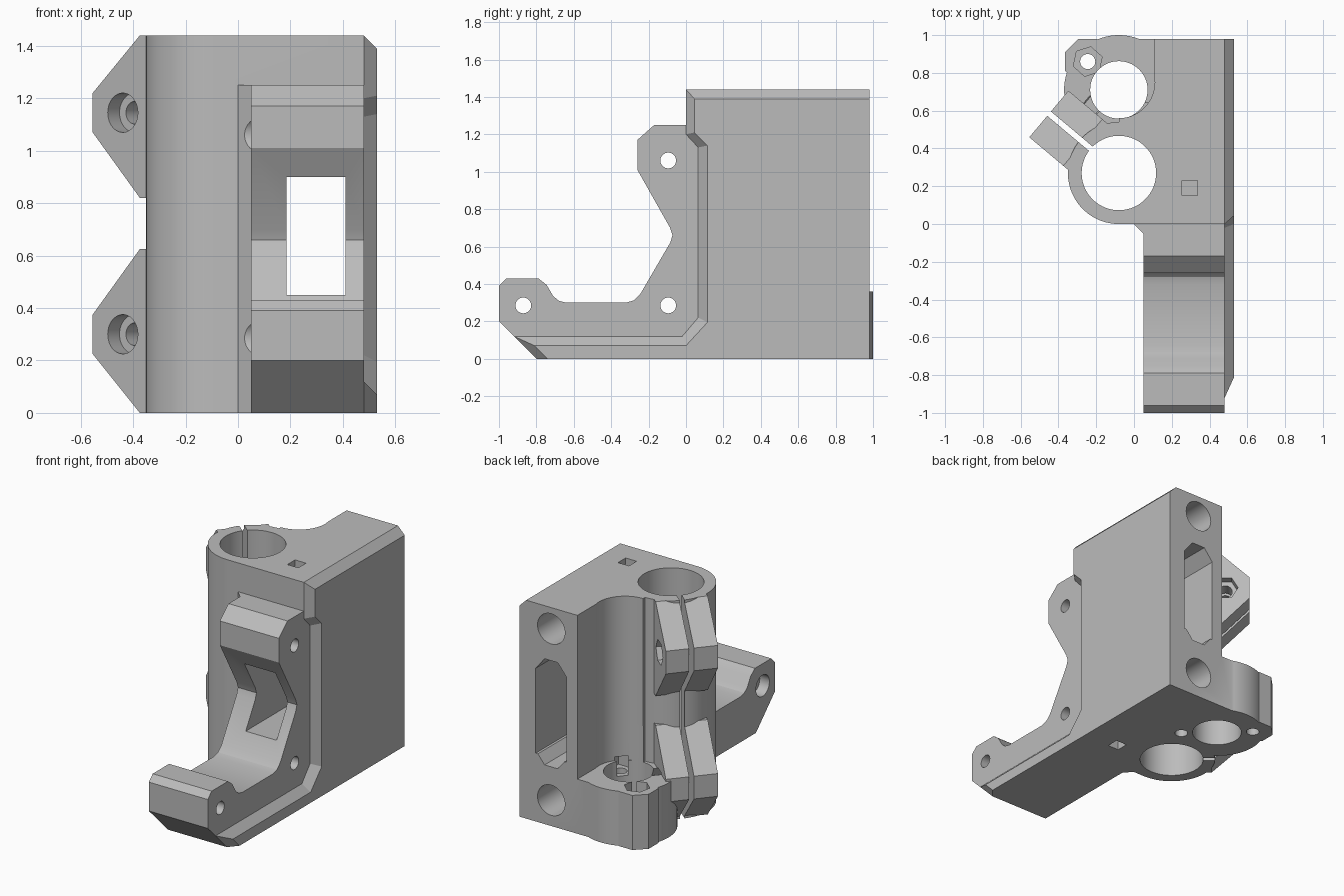
import bpy, bmesh, math
from mathutils import Vector

cube = bpy.data.objects.get("Cube")
if cube:
    bpy.data.objects.remove(cube, do_unlink=True)

X, Y, Z = Vector((1, 0, 0)), Vector((0, 1, 0)), Vector((0, 0, 1))
H = 1.44                                  # total height
BORE = Vector((-0.08, 0.27, 0))           # main clamp bore
ROD = Vector((-0.08, 0.71, 0))            # second bore
U = Vector((-0.766, 0.643, 0))            # direction the clamp ears point
V = Vector((-0.643, -0.766, 0))           # across the clamp slit

grey = bpy.data.materials.new("plastic_grey")
grey.use_nodes = True
colour = (0.5, 0.5, 0.5, 1)
grey.diffuse_color = colour
grey.node_tree.nodes["Principled BSDF"].inputs["Base Color"].default_value = colour


def loft(name, sections):
    """Closed solid through outlines that share a point count."""
    bm = bmesh.new()
    rings = [[bm.verts.new(p) for p in s] for s in sections]
    n = len(rings[0])
    bm.faces.new(rings[0])
    bm.faces.new(rings[-1])
    for a, b in zip(rings, rings[1:]):
        for i in range(n):
            j = (i + 1) % n
            bm.faces.new((a[i], a[j], b[j], b[i]))
    bmesh.ops.recalc_face_normals(bm, faces=bm.faces)
    mesh = bpy.data.meshes.new(name)
    bm.to_mesh(mesh)
    bm.free()
    mesh.materials.append(grey)
    ob = bpy.data.objects.new(name, mesh)
    bpy.context.collection.objects.link(ob)
    return ob


def prism(name, pts, a, b, n, lo, hi, origin=Vector()):
    base = [origin + a * p + b * q for p, q in pts]
    return loft(name, [[p + n * t for p in base] for t in (lo, hi)])


def circle(r, sides=64, cx=0, cy=0, turn=0):
    angles = [math.tau * (i + turn) / sides for i in range(sides)]
    return [(cx + r * math.cos(t), cy + r * math.sin(t)) for t in angles]


def rect(x0, x1, y0, y1):
    return [(x0, y0), (x1, y0), (x1, y1), (x0, y1)]


# Main block and the two round bodies
body = prism("clamp_bracket", rect(-0.08, 0.48, 0, 0.98), X, Y, Z, 0, H)
adds, cuts = [], []
adds.append(prism("clamp_barrel", circle(0.27, 96), X, Y, Z, 0, H, BORE))

# Motor arm in side profile
arm = [(-1, 0.2), (-1, 0.39), (-0.96, 0.43), (-0.79, 0.43), (-0.745, 0.395),
       (-0.71, 0.335), (-0.68, 0.31), (-0.64, 0.3), (-0.32, 0.3), (-0.28, 0.312),
       (-0.245, 0.345), (-0.085, 0.62), (-0.072, 0.66), (-0.085, 0.7), (-0.26, 1.01),
       (-0.26, 1.17), (-0.17, 1.25), (0.06, 1.25), (0.06, 0), (-0.8, 0)]
adds.append(prism("motor_arm", arm, Y, Z, X, 0.05, 0.48))
adds.append(prism("arm_gusset", [(0, 0), (0.05, -0.05), (0.1, -0.05), (0.1, 0.05), (0, 0.05)],
                  X, Y, Z, 0, 1.25))

# Raised side plate with sloped border
inner = [(0.98, 0), (0.98, H), (0, H), (0, 1.2), (0.065, 1.13), (0.065, 0.22),
         (-0.02, 0.12), (-0.92, 0.12), (-0.8, 0)]
outer = [(0.98, 0), (0.98, 1.39), (0.045, 1.39), (0.045, 1.21), (0.115, 1.14), (0.115, 0.195),
         (0, 0.07), (-0.81, 0.07), (-0.74, 0)]
adds.append(loft("side_plate", [[Vector((x, y, z)) for y, z in pts]
                                for x, pts in ((0.4, inner), (0.48, inner), (0.53, outer))]))

# Upper recess behind the barrel, cut before the foot is added
recess_cuts = [prism("recess_round", circle(0.19), X, Y, Z, 0.36, 2, Vector((-0.08, 0.75, 0))),
               prism("recess_open", rect(-0.3, 0.106, 0.76, 1.2), X, Y, Z, 0.36, 2)]

# Foot around the second bore, with a nut boss
foot = [prism("foot_ring", circle(0.29, 96), X, Y, Z, 0, 0.36, ROD),
        prism("nut_boss", circle(0.13, 8, turn=0.5), X, Y, Z, 0, 0.36, Vector((-0.245, 0.86, 0)))]

# Clamp ears with screw holes
for base, mid in ((0, 0.3), (0.82, 1.145)):
    top = min(base + 0.625, H)
    ear = [(0.2, base), (0.25, base), (0.485, mid - 0.075), (0.485, mid + 0.075),
           (0.25, top), (0.2, top)]
    adds.append(prism("clamp_ear", ear, U, Z, V, -0.162, 0.16, BORE))
    at = BORE + U * 0.335 + Z * mid
    cuts.append(prism("screw_hole", circle(0.043, 32), U, Z, V, -0.3, 0.3, at))
    cuts.append(prism("screw_head_seat", circle(0.075, 40), U, Z, V, 0.09, 0.3, at))
    cuts.append(prism("screw_nut_trap", circle(0.08, 6), U, Z, V, -0.3, -0.11, at))

# Bores and slit
cuts.append(prism("main_bore", circle(0.197, 96), X, Y, Z, -0.1, 2, BORE))
cuts.append(prism("second_bore", circle(0.152), X, Y, Z, -0.1, 0.6, ROD))
cuts.append(prism("clamp_slit", rect(0.1, 0.7, -0.018, 0.012), U, V, Z, -0.1, 2, BORE))

# Foot screws and nut traps
for x, y in ((-0.245, 0.86), (0.085, 0.56)):
    cuts.append(prism("foot_screw", circle(0.04, 32, x, y), X, Y, Z, -0.1, 0.38))
cuts.append(prism("foot_nut_trap", circle(0.08, 6, -0.245, 0.86, 0.3), X, Y, Z, 0.27, 0.6))
cuts.append(prism("inner_nut_trap", rect(0.01, 0.15, 0.49, 0.64), X, Y, Z, 0.26, 0.385))

# Arm holes, wider on the inner side
for y, z in ((-0.095, 1.06), (-0.095, 0.285), (-0.87, 0.285)):
    cuts.append(prism("arm_hole", circle(0.042, 32, y, z), Y, Z, X, 0.02, 0.7))
    cuts.append(prism("arm_hole_seat", circle(0.07, 40, y, z), Y, Z, X, -0.05, 0.12))

# Belt window through the block, wider octagonal slot at the back
cuts.append(prism("belt_window", rect(0.185, 0.41, 0.45, 0.9), X, Z, Y, -0.6, 1.2))
slot = [(0.185, 0.47), (0.25, 0.39), (0.345, 0.39), (0.41, 0.47),
        (0.41, 1.01), (0.345, 1.09), (0.25, 1.09), (0.185, 1.01)]
cuts.append(prism("back_slot", slot, X, Z, Y, 0.45, 1.2))
for z in (0.17, 1.3):
    cuts.append(prism("back_hole", circle(0.1, 40, 0.297, z), X, Z, Y, 0.55, 1.2))

# Small square sockets in the top and bottom
for lo, hi in ((-0.1, 0.06), (H - 0.06, 2)):
    cuts.append(prism("square_socket", rect(0.255, 0.335, 0.15, 0.23), X, Y, Z, lo, hi))


def combine(parts, operation):
    bpy.context.view_layer.objects.active = body
    for part in parts:
        mod = body.modifiers.new(part.name, 'BOOLEAN')
        mod.operation = operation
        mod.solver = 'EXACT'
        mod.object = part
        bpy.ops.object.modifier_apply(modifier=mod.name)
        bpy.data.objects.remove(part, do_unlink=True)


bpy.ops.object.select_all(action='DESELECT')
body.select_set(True)
combine(adds, 'UNION')
combine(recess_cuts, 'DIFFERENCE')
combine(foot, 'UNION')
combine(cuts, 'DIFFERENCE')

# One grey throughout, smooth on the round walls only
body.data.materials.clear()
body.data.materials.append(grey)
bpy.ops.object.shade_smooth_by_angle(angle=math.radians(25))
